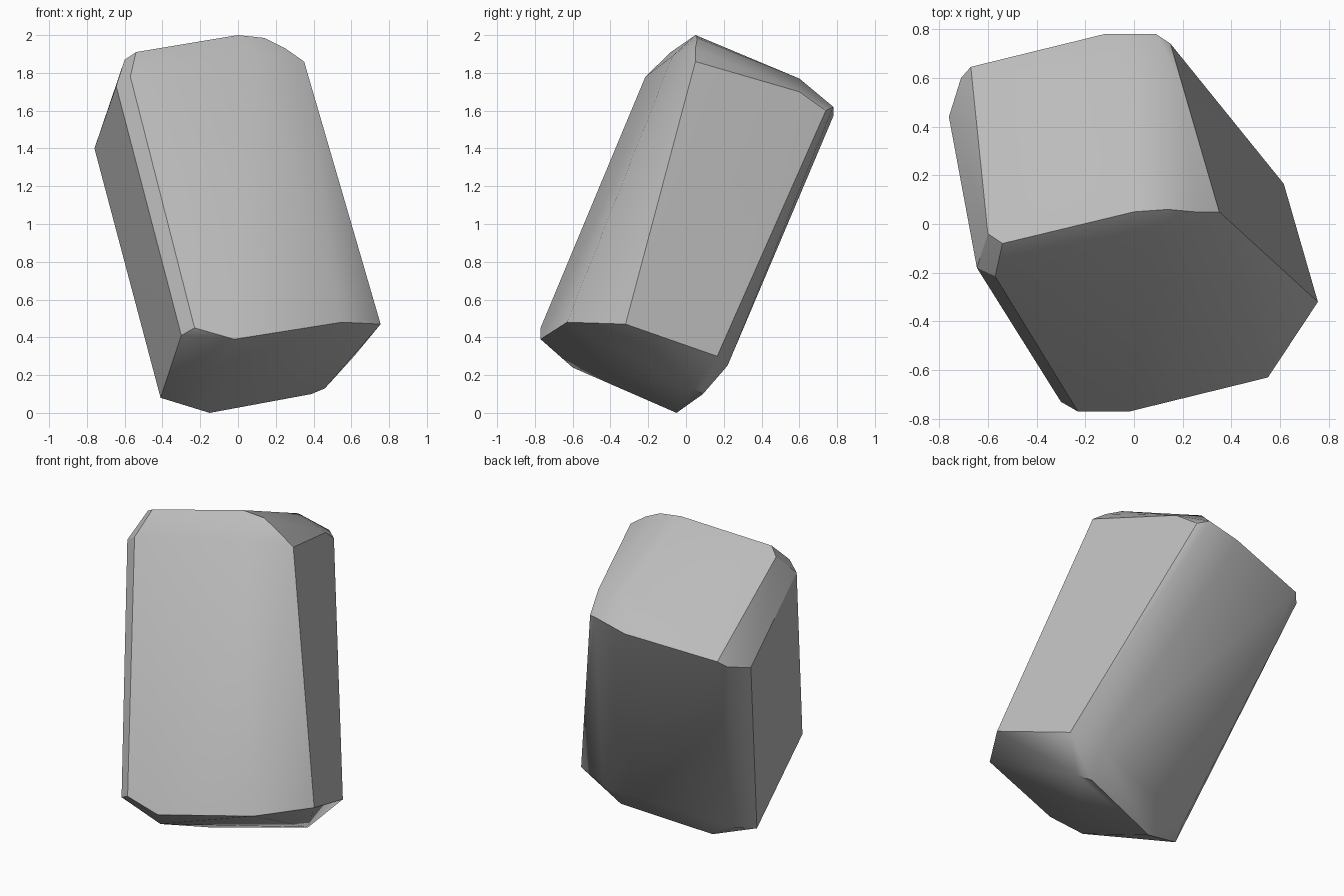
import bpy
import bmesh
from math import radians
from mathutils import Vector

# Remove the default object
default_cube = bpy.data.objects.get("Cube")
if default_cube:
    bpy.data.objects.remove(default_cube, do_unlink=True)


def make_material(name, colour):
    material = bpy.data.materials.new(name)
    material.use_nodes = True
    material.diffuse_color = colour
    shader = material.node_tree.nodes["Principled BSDF"]
    shader.inputs["Base Color"].default_value = colour
    return material


def convex_block(name, corner_groups, material):
    """Wrap the corner points of every facet in one convex solid."""
    bm = bmesh.new()
    for corners in corner_groups.values():
        for corner in corners:
            bm.verts.new(Vector(corner))
    hull = bmesh.ops.convex_hull(bm, input=bm.verts)
    spare = [item for item in hull["geom_interior"] + hull["geom_unused"]
             if isinstance(item, bmesh.types.BMVert) and item.is_valid]
    bmesh.ops.delete(bm, geom=list(set(spare)), context="VERTS")
    bmesh.ops.recalc_face_normals(bm, faces=bm.faces)
    mesh = bpy.data.meshes.new(name)
    bm.to_mesh(mesh)
    bm.free()
    mesh.materials.append(material)
    block = bpy.data.objects.new(name, mesh)
    bpy.context.collection.objects.link(block)
    return block


# Corners of the tilted stone, grouped by the part of the surface they shape
stone_corners = {
    "top_front_edge": [(-.6, -.04, 1.87), (-.54, -.08, 1.91), (0, .05, 2)],
    "top_right_shoulder": [(.14, .06, 1.985), (.25, .05, 1.93), (.35, .05, 1.86)],
    "top_back_edge": [(-.67, .645, 1.49), (-.12, .78, 1.57), (.09, .78, 1.62)],
    "top_back_bevel": [(0, .6, 1.77), (.19, .6, 1.7), (.15, .74, 1.6)],
    "top_left_bevel": [(-.71, .6, 1.45), (-.76, .44, 1.4), (-.645, -.18, 1.73)],
    "front_top_bevel": [(-.57, -.215, 1.78), (.1, -.07, 1.89)],
    "front_lower_left": [(-.3, -.73, .41), (-.23, -.77, .45), (-.02, -.77, .39)],
    "front_lower_right": [(.55, -.63, .48), (.755, -.32, .47)],
    "back_lower_right": [(.615, .165, .3), (.42, .22, .25)],
    "back_lower_left": [(-.35, .02, .12), (-.41, -.12, .08)],
    "underside": [(-.15, -.05, 0), (-.12, -.6, .24), (.39, .09, .1), (.46, .04, .13)],
}

stone_grey = make_material("stone grey", (.5, .5, .5, 1))
stone = convex_block("stone", stone_corners, stone_grey)

# Soft shading over shallow bevels, crisp lines on the strong edges
bpy.ops.object.select_all(action="DESELECT")
stone.select_set(True)
bpy.context.view_layer.objects.active = stone
bpy.ops.object.shade_smooth_by_angle(angle=radians(30))
